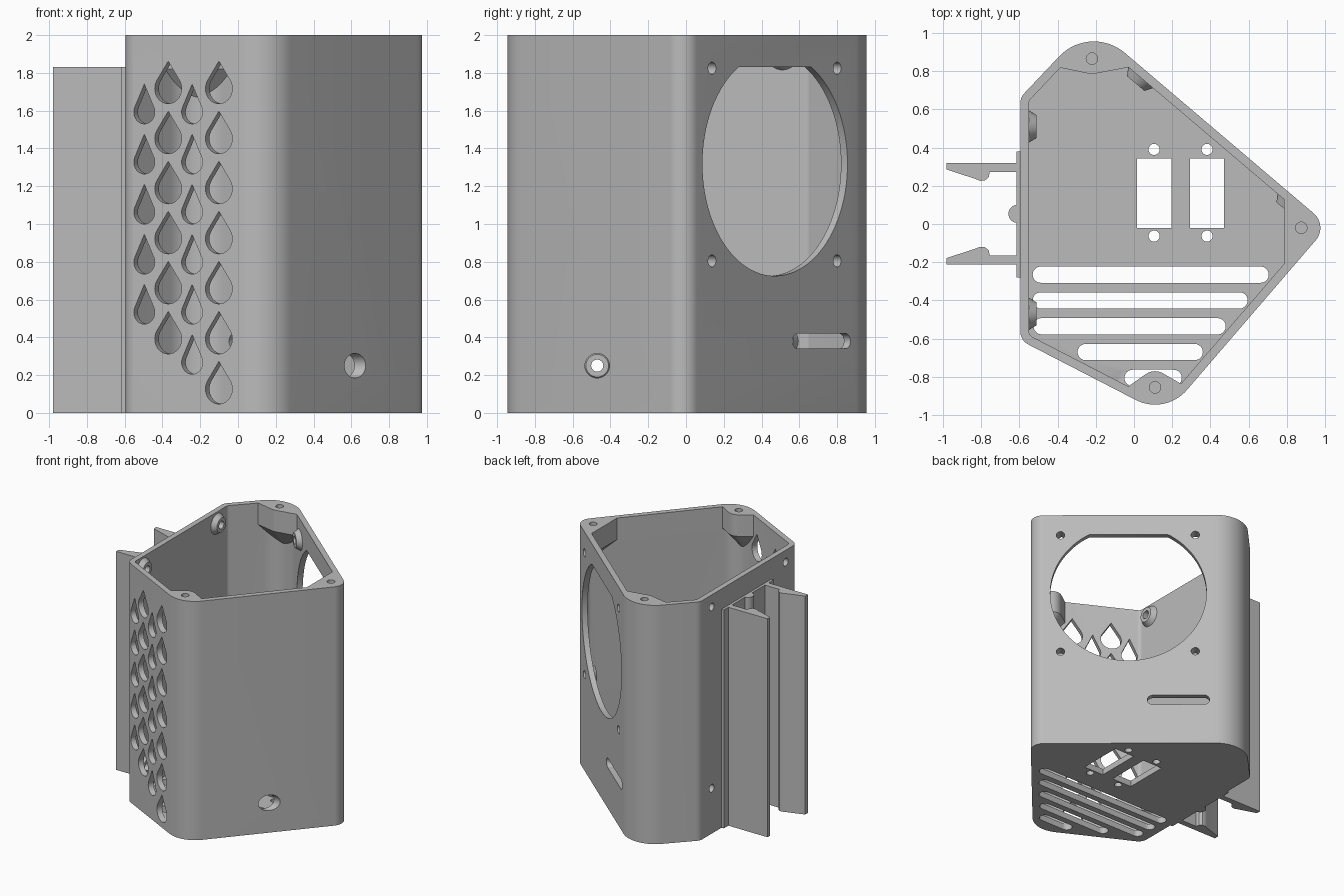
import bpy, bmesh
from math import sin, cos, pi, radians
from mathutils import Matrix, Vector
from mathutils.geometry import convex_hull_2d

if "Cube" in bpy.data.objects:
    bpy.data.objects.remove(bpy.data.objects["Cube"])

grey = bpy.data.materials.new("plain grey")
grey.use_nodes = True
grey.diffuse_color = (0.5, 0.5, 0.5, 1)
grey.node_tree.nodes["Principled BSDF"].inputs["Base Color"].default_value = grey.diffuse_color

WALL, FLOOR, TOP, RAIL_TOP = 0.045, 0.05, 2.0, 1.83
# rounded corners of the plan: x, y, radius
CORNERS = [(-0.515, -0.56, 0.08), (0.11, -0.725, 0.22), (0.875, -0.02, 0.1),
           (-0.21, 0.705, 0.25), (-0.515, 0.63, 0.08)]


# ---- 2D shapes ----
def circle(x, y, r, n=32):
    return [(x + r * cos(2 * pi * i / n), y + r * sin(2 * pi * i / n)) for i in range(n)]


def hull(pts):
    return [pts[i] for i in convex_hull_2d([Vector(p) for p in pts])]


def outline(inset):
    return hull([p for x, y, r in CORNERS for p in circle(x, y, r - inset, 64)])


def slot(x0, x1, y, h):
    r = h / 2
    return hull(circle(x0 + r, y, r) + circle(x1 - r, y, r))


def rect(x0, x1, y0, y1):
    return [(x0, y0), (x1, y0), (x1, y1), (x0, y1)]


def drop(x, tip, w, h):
    r = w / 2
    return hull(circle(x, tip - h + r, r) + [(x, tip)])


# ---- solids ----
def prism(bm, pts, z0, z1, frame=Matrix(), end_pts=None):
    low = [bm.verts.new(frame @ Vector((*p, z0))) for p in pts]
    high = [bm.verts.new(frame @ Vector((*p, z1))) for p in (end_pts or pts)]
    bm.faces.new(low[::-1])
    bm.faces.new(high)
    n = len(low)
    for i in range(n):
        j = (i + 1) % n
        bm.faces.new((low[i], low[j], high[j], high[i]))


def finish(name, bm):
    bmesh.ops.recalc_face_normals(bm, faces=bm.faces)
    mesh = bpy.data.meshes.new(name)
    bm.to_mesh(mesh)
    bm.free()
    obj = bpy.data.objects.new(name, mesh)
    bpy.context.collection.objects.link(obj)
    mesh.materials.append(grey)
    return obj


def shell(name, inset, z0, z1):
    bm = bmesh.new()
    prism(bm, outline(inset), z0, z1)
    edges = [e for e in bm.edges if all(abs(v.co.z - z0) < 1e-5 for v in e.verts)]
    bmesh.ops.bevel(bm, geom=edges, offset=0.02, segments=3, profile=0.5, affect='EDGES')
    return finish(name, bm)


def cut(target, cutter):
    mod = target.modifiers.new("cut", 'BOOLEAN')
    mod.operation, mod.solver, mod.object = 'DIFFERENCE', 'EXACT', cutter
    bpy.context.view_layer.objects.active = target
    bpy.ops.object.modifier_apply(modifier=mod.name)
    bpy.data.objects.remove(cutter)


def wall_frame(x, y, dx, dy):
    """Local x runs along the wall, local y is up, local z crosses the wall."""
    along, up = Vector((dx, dy, 0)).normalized(), Vector((0, 0, 1))
    m = Matrix((along, up, along.cross(up))).transposed().to_4x4()
    m.translation = (x, y, 0)
    return m


vent_wall = wall_frame(0.005, -0.918, 0.878, -0.478)
fan_wall = wall_frame(-0.05, 0.896, 0.764, -0.645)
rail_wall = wall_frame(-0.595, 0, 0, 1)


def fan_u(y):
    return (0.896 - y) / 0.645


fan_screws = [(fan_u(y), z) for y in (0.14, 0.80) for z in (0.805, 1.825)]
rail_screws = [(0.51, 1.9), (0.51, 0.38), (-0.47, 1.9), (-0.47, 0.25)]
lid_screws = [(-0.22, 0.865), (0.875, -0.02), (0.11, -0.855)]

# ---- body and cavity ----
housing = shell("housing", 0, 0, TOP)
cavity = shell("cavity", WALL, FLOOR, TOP + 0.2)

# lid screw bosses, tapering into the corners below the rim
boss_plans = [
    (circle(-0.22, 0.865, 0.08) + rect(-0.42, 0.0, 0.825, 1.0), (-0.22, 0.97)),
    (rect(0.785, 1.1, -0.4, 0.4), (1.0, -0.02)),
    (circle(0.11, -0.855, 0.085) + rect(-0.03, 0.27, -1.0, -0.85), (0.11, -0.97)),
]
for plan, tip in boss_plans:
    bm = bmesh.new()
    for x, y in hull(plan):
        for z in (1.82, TOP + 0.4):
            bm.verts.new((x, y, z))
    bm.verts.new((*tip, 1.6))
    bmesh.ops.convex_hull(bm, input=bm.verts[:])
    cut(cavity, finish("boss", bm))

# conical screw bosses on the inner walls
bm = bmesh.new()
for frame, spots in ((fan_wall, fan_screws), (rail_wall, rail_screws)):
    for u, z in spots:
        prism(bm, circle(u, z, 0.1), 0.02, 0.085, frame, circle(u, z, 0.06))
cut(cavity, finish("wall_bosses", bm))
cut(housing, cavity)

# ---- drop shaped vents ----
bm = bmesh.new()
for x, tip, count, w, h in ((-0.49, 1.74, 5, 0.125, 0.21), (-0.365, 1.862, 6, 0.16, 0.225),
                            (-0.24, 1.74, 6, 0.125, 0.21), (-0.1, 1.862, 7, 0.16, 0.225)):
    for i in range(count):
        prism(bm, drop((x - 0.005) / 0.878, tip - 0.265 * i, w, h), -0.09, 0.05, vent_wall)
cut(housing, finish("vents", bm))

# ---- fan opening with flat top, fan screws, cable slot ----
bm = bmesh.new()
opening = [(x, min(y, RAIL_TOP)) for x, y in circle(fan_u(0.472), 1.318, 0.593, 96)]
prism(bm, hull(opening), -0.1, 0.12, fan_wall)
for u, z in fan_screws:
    prism(bm, circle(u, z, 0.032), -0.05, 0.14, fan_wall)
prism(bm, slot(fan_u(0.87), fan_u(0.565), 0.38, 0.08), -0.1, 0.1, fan_wall)
cut(housing, finish("fan_cuts", bm))

# ---- rail screws, access hole opposite, lid screws ----
bm = bmesh.new()
for y, z in rail_screws:
    prism(bm, circle(y, z, 0.032), -0.1, 0.14, rail_wall)
prism(bm, circle(-0.47, 0.25, 0.065), 1.0, 1.4, rail_wall)
for x, y in lid_screws:
    prism(bm, circle(x, y, 0.03), 1.8, TOP + 0.2)
cut(housing, finish("screw_cuts", bm))

# ---- floor slots and socket openings ----
bm = bmesh.new()
for x0, x1, y in ((-0.53, 0.705, -0.265), (-0.53, 0.595, -0.4), (-0.525, 0.48, -0.535),
                  (-0.295, 0.36, -0.67), (-0.05, 0.25, -0.805)):
    prism(bm, slot(x0, x1, y, 0.085), -0.1, 0.09)
for x in (0.105, 0.382):
    prism(bm, rect(x - 0.09, x + 0.09, -0.02, 0.342), -0.1, 0.1)
    for y in (-0.063, 0.39):
        prism(bm, circle(x, y, 0.029), -0.1, 0.1)
cut(housing, finish("floor_cuts", bm))

# ---- rail clip on the side ----
plate = bmesh.new()
prism(plate, rect(-0.616, -0.59, -0.28, 0.38), 0, RAIL_TOP)
clip_plate = finish("clip_plate", plate)

rib = bmesh.new()
prism(rib, circle(-0.61, 0.053, 0.047), 0, RAIL_TOP)
clip_rib = finish("clip_rib", rib)

arm = [(-0.61, 0.32), (-0.98, 0.32), (-0.98, 0.285), (-0.83, 0.236), (-0.805, 0.226),
       (-0.78, 0.228), (-0.76, 0.245), (-0.755, 0.272), (-0.61, 0.272)]
arms = bmesh.new()
prism(arms, arm, 0, RAIL_TOP)
prism(arms, [(x, 0.107 - y) for x, y in arm], 0, RAIL_TOP)
clip_arms = finish("clip_arms", arms)

# ---- shading ----
bpy.ops.object.select_all(action='DESELECT')
for obj in (housing, clip_plate, clip_rib, clip_arms):
    obj.select_set(True)
bpy.context.view_layer.objects.active = housing
bpy.ops.object.shade_smooth_by_angle(angle=radians(30))
